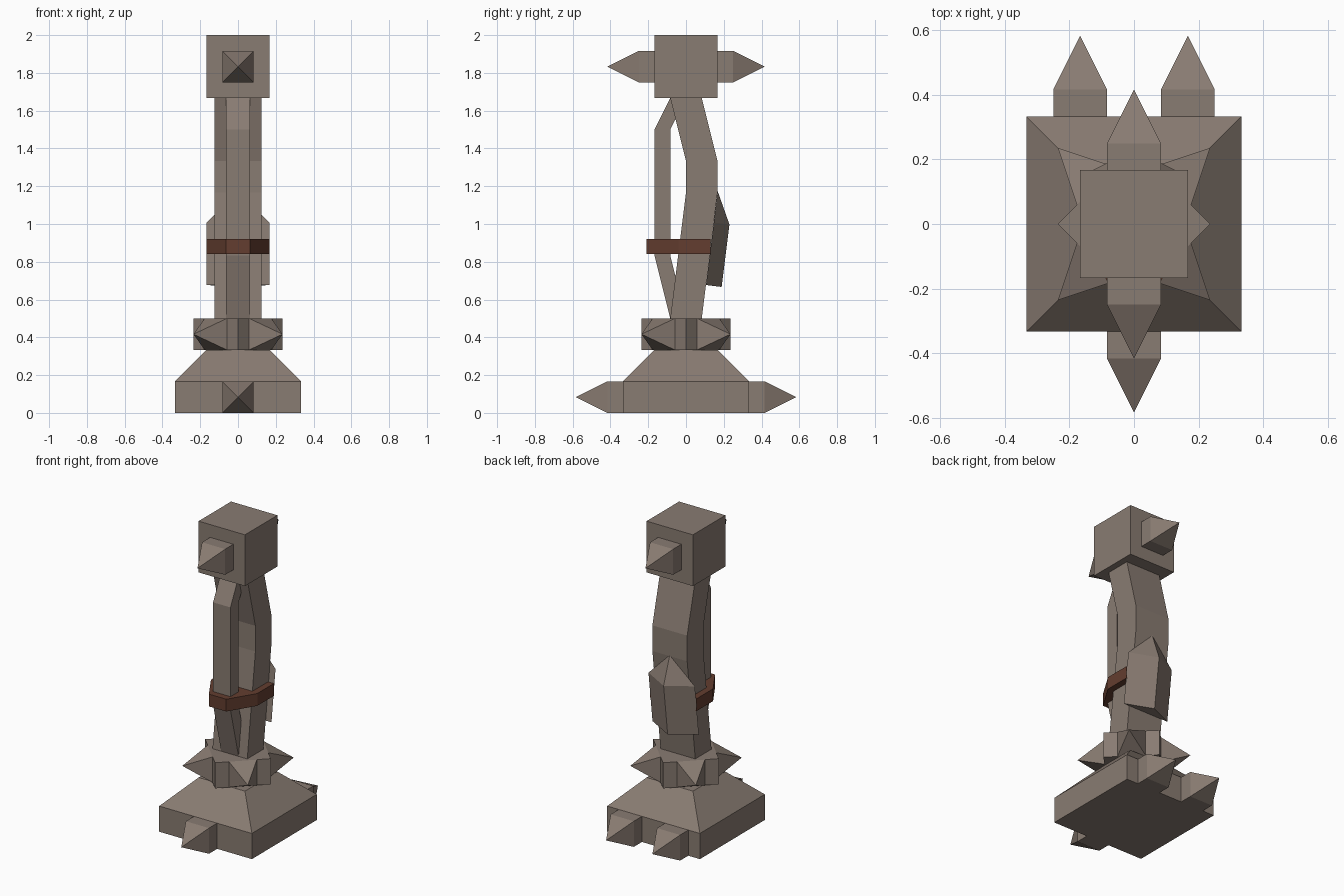
import bpy
from mathutils import Vector, Matrix
from math import radians

if "Cube" in bpy.data.objects:
    bpy.data.objects.remove(bpy.data.objects["Cube"])

U = 1 / 6  # base module


def material(name, rgb):
    m = bpy.data.materials.new(name)
    m.diffuse_color = (*rgb, 1)
    m.use_nodes = True
    m.node_tree.nodes["Principled BSDF"].inputs["Base Color"].default_value = m.diffuse_color
    return m


stone = material("grey_brown_stone", (0.25, 0.20, 0.168))
leather = material("red_brown_leather", (0.125, 0.047, 0.029))


def make(name, rings, mat=stone):
    """Skin a stack of equal rings; a one-point last ring closes to an apex."""
    verts, faces = [], []
    n = len(rings[0])
    starts = []
    for r in rings:
        starts.append(len(verts))
        verts += [tuple(p) for p in r]
    for k in range(len(rings) - 1):
        a, b = starts[k], starts[k + 1]
        for i in range(n):
            j = (i + 1) % n
            if len(rings[k + 1]) == 1:
                faces.append((a + i, a + j, b))
            else:
                faces.append((a + i, a + j, b + j, b + i))
    faces.append(tuple(range(n))[::-1])
    if len(rings[-1]) > 1:
        faces.append(tuple(range(starts[-1], starts[-1] + n)))
    me = bpy.data.meshes.new(name)
    me.from_pydata(verts, [], faces)
    me.materials.append(mat)
    ob = bpy.data.objects.new(name, me)
    bpy.context.collection.objects.link(ob)
    return ob


def square(hx, y0, y1, z):
    return [(-hx, y0, z), (hx, y0, z), (hx, y1, z), (-hx, y1, z)]


def spike(name, start, angle, shaft):
    """Square spike pointing along +y turned by angle about z."""
    h = U / 2
    rot = Matrix.Rotation(radians(angle), 3, 'Z')
    sq = [(-h, -h), (-h, h), (h, h), (h, -h)]
    rings = [[(x, 0, z) for x, z in sq]]
    if shaft:
        rings.append([(x, shaft, z) for x, z in sq])
    rings.append([(0, shaft + U, 0)])
    make(name, [[Vector(start) + rot @ Vector(p) for p in r] for r in rings])


# Base block with sloped top
make("base", [square(2 * U, -2 * U, 2 * U, 0), square(2 * U, -2 * U, 2 * U, U),
              square(U, -U, U, 2 * U)])
for x in (-U, U):
    spike("base_back_spike", (x, 2 * U, U / 2), 0, U / 2)
spike("base_front_spike", (0, -2 * U, U / 2), 180, U / 2)

# Diamond collar with diagonal spikes
d = U * 2 ** 0.5
make("collar", [[(0, -d, z), (d, 0, z), (0, d, z), (-d, 0, z)] for z in (2 * U, 3 * U)])
for a in (45, 135, 225, 315):
    c = Matrix.Rotation(radians(a), 3, 'Z') @ Vector((0, U, 0))
    spike("collar_spike", (c.x, c.y, 2.5 * U), a, 0)

# Bent main post and thin front strut: (front y, height) stations
make("main_post", [square(0.125, y, y + U, z) for y, z in
                   ((-U / 2, 3 * U), (0, 7 * U), (0, 8 * U), (-U / 2, 10 * U))])
make("front_strut", [square(0.0625, y, y + U / 2, z) for y, z in
                     ((-U / 2, 3 * U), (-U, 5 * U), (-U, 9 * U), (-U / 2, 10 * U))])

# Binding strap around post and strut
strap = [(-0.0625, -0.21), (0.0625, -0.21), (U, -0.04), (U, 0.13), (-U, 0.13), (-U, -0.04)]
make("strap", [[(x, y, z) for x, y in strap] for z in (0.84, 0.92)], leather)

# Leaning ridged shard on the back
up, out = Vector((0, 0.124, 0.992)), Vector((0, 0.992, -0.124))
foot = Vector((0, 0.106, 0.677))


def shard(t):
    p = foot + up * t
    return [p + Vector((-U, 0, 0)), p + Vector((U, 0, 0)), p + out * U / 2]


make("back_shard", [shard(0), shard(2 * U), [foot + up * 3 * U]])

# Head block with front and back spikes
make("head", [square(U, -U, U, z) for z in (10 * U, 12 * U)])
spike("head_back_spike", (0, U, 11 * U), 0, U / 2)
spike("head_front_spike", (0, -U, 11 * U), 180, U / 2)
